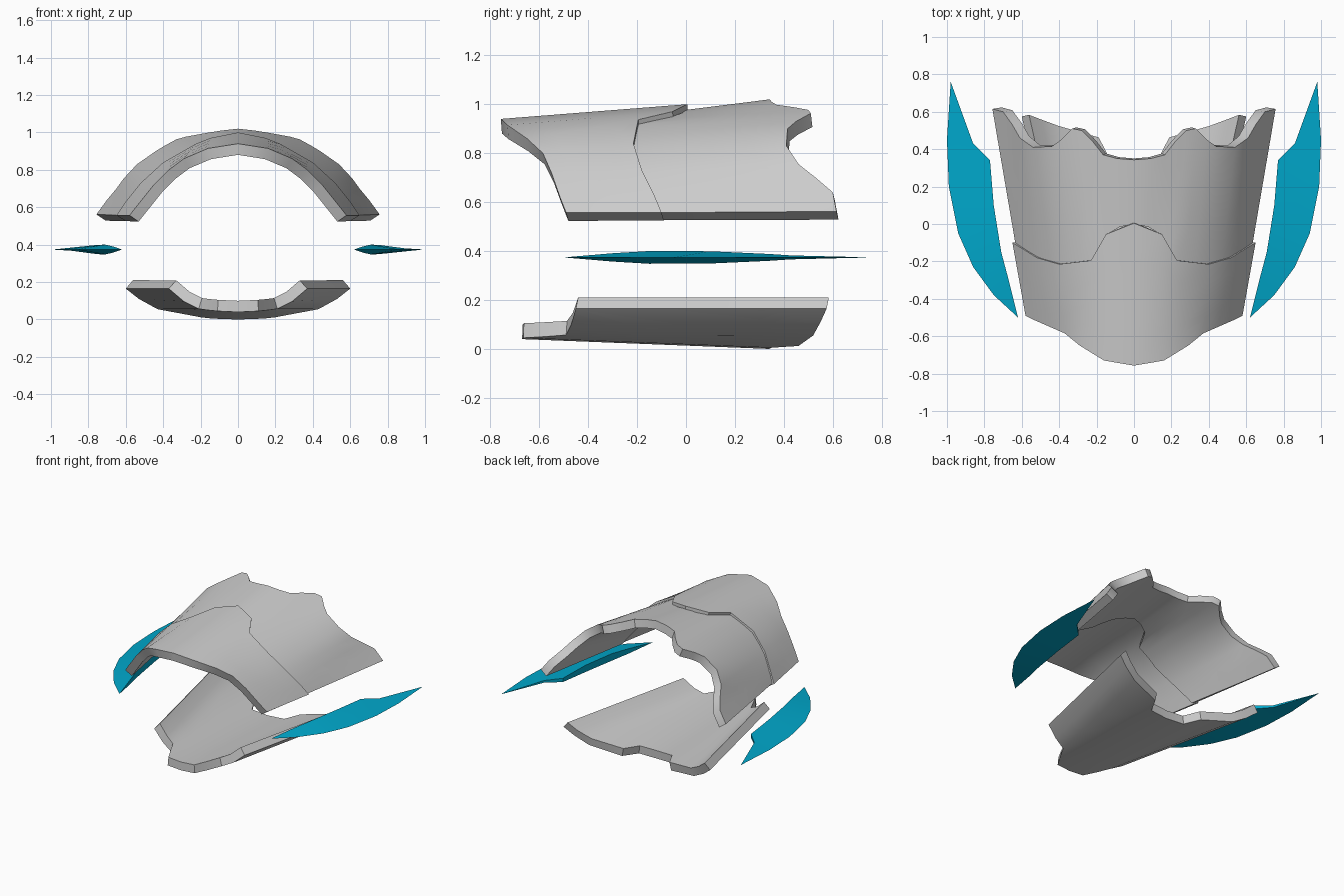
import bpy

if "Cube" in bpy.data.objects:
    bpy.data.objects.remove(bpy.data.objects["Cube"])


def finish(name, verts, faces):
    mesh = bpy.data.meshes.new(name)
    mesh.from_pydata(verts, [], faces)
    mesh.update()
    ob = bpy.data.objects.new(name, mesh)
    bpy.context.collection.objects.link(ob)
    bpy.ops.object.select_all(action='DESELECT')
    bpy.context.view_layer.objects.active = ob
    ob.select_set(True)
    return ob


def mirrored(pts):
    return [(-x, y, z) for x, y, z in reversed(pts[1:])] + pts


def shell(name, front, back, flip=False, thickness=0.06, rows=4):
    """Loft from a front edge to a back edge (half outlines), then thicken inward."""
    a, b = mirrored(front), mirrored(back)
    n = len(a)
    verts = []
    for r in range(rows + 1):
        t = r / rows
        verts += [tuple(p + (q - p) * t for p, q in zip(u, v)) for u, v in zip(a, b)]
    faces = []
    for r in range(rows):
        for i in range(n - 1):
            k = r * n + i
            f = (k, k + 1, k + n + 1, k + n)
            faces.append(f[::-1] if flip else f)
    ob = finish(name, verts, faces)
    mod = ob.modifiers.new("thickness", 'SOLIDIFY')
    mod.thickness = thickness
    mod.offset = -1
    bpy.ops.object.modifier_apply(modifier=mod.name)
    bpy.ops.object.shade_smooth_by_angle(angle=0.6)
    return ob


# Front upper shell, overlapping the rear one
shell("front_upper_shell",
      [(0, -.757, .94), (.16, -.73, .915), (.29, -.65, .86), (.37, -.585, .80),
       (.45, -.55, .72), (.53, -.515, .62), (.58, -.49, .557)],
      [(0, .005, 1.0), (.15, -.055, .97), (.23, -.195, .937), (.40, -.215, .84),
       (.52, -.18, .73), (.60, -.13, .63), (.65, -.10, .557)])

# Rear upper shell with scalloped back edge
shell("rear_upper_shell",
      [(0, 0, .977), (.075, -.015, .965), (.15, -.06, .948), (.19, -.13, .933),
       (.23, -.2, .917), (.28, -.205, .892), (.33, -.21, .865), (.40, -.22, .82),
       (.47, -.2, .76), (.52, -.18, .712), (.57, -.15, .652), (.605, -.125, .605),
       (.635, -.10, .557)],
      [(0, .343, 1.02), (.09, .35, 1.01), (.165, .37, .998), (.22, .44, .988),
       (.28, .50, .977), (.33, .51, .963), (.39, .45, .93), (.44, .415, .90),
       (.54, .41, .83), (.61, .46, .755), (.65, .53, .70), (.70, .60, .64),
       (.757, .615, .562)])

# Lower shell with front tongue and back notch
shell("lower_shell",
      [(0, -.67, .04), (.11, -.665, .045), (.16, -.58, .05), (.21, -.49, .057),
       (.29, -.47, .097), (.37, -.45, .165)],
      [(0, .34, 0), (.14, .35, .005), (.2, .46, .012), (.43, .52, .055),
       (.53, .55, .11), (.6, .575, .165)], flip=True)

# Side fins: sharp outer edge, thick inner edge
blue = bpy.data.materials.new("fin_blue")
blue.diffuse_color = (0.0, 0.39, 0.6, 1)
blue.use_nodes = True
blue.node_tree.nodes["Principled BSDF"].inputs["Base Color"].default_value = blue.diffuse_color
outer = [(.98, .76), (1.0, .45), (.99, .2), (.94, -.05), (.86, -.23), (.75, -.38), (.62, -.5)]
inner = [(.98, .76, 0), (.86, .43, .008), (.77, .34, .014), (.75, .1, .025),
         (.71, -.15, .026), (.67, -.3, .017), (.62, -.5, 0)]
ZC = .374
for side, s in (("left", -1), ("right", 1)):
    n = len(outer)
    verts = [(s * x, y, ZC) for x, y in outer]
    verts += [(s * x, y, ZC + h) for x, y, h in inner]
    verts += [(s * x, y, ZC - h) for x, y, h in inner]
    # share the two tips
    top = [0] + list(range(n + 1, 2 * n - 1)) + [n - 1]
    bot = [0] + list(range(2 * n + 1, 3 * n - 1)) + [n - 1]
    out = list(range(n))
    faces = []
    for i in range(n - 1):
        for p, q in ((out, top), (top, bot), (bot, out)):
            f = list(dict.fromkeys((p[i], q[i], q[i + 1], p[i + 1])))
            if len(f) > 2:
                faces.append(f if s < 0 else f[::-1])
    used = sorted({i for f in faces for i in f})
    remap = {v: i for i, v in enumerate(used)}
    fin = finish(side + "_fin", [verts[i] for i in used],
                 [[remap[i] for i in f] for f in faces])
    bpy.ops.object.mode_set(mode='EDIT')
    bpy.ops.mesh.select_all(action='SELECT')
    bpy.ops.mesh.normals_make_consistent(inside=False)
    bpy.ops.object.mode_set(mode='OBJECT')
    bpy.ops.object.shade_smooth_by_angle(angle=0.5)
    fin.data.materials.append(blue)
